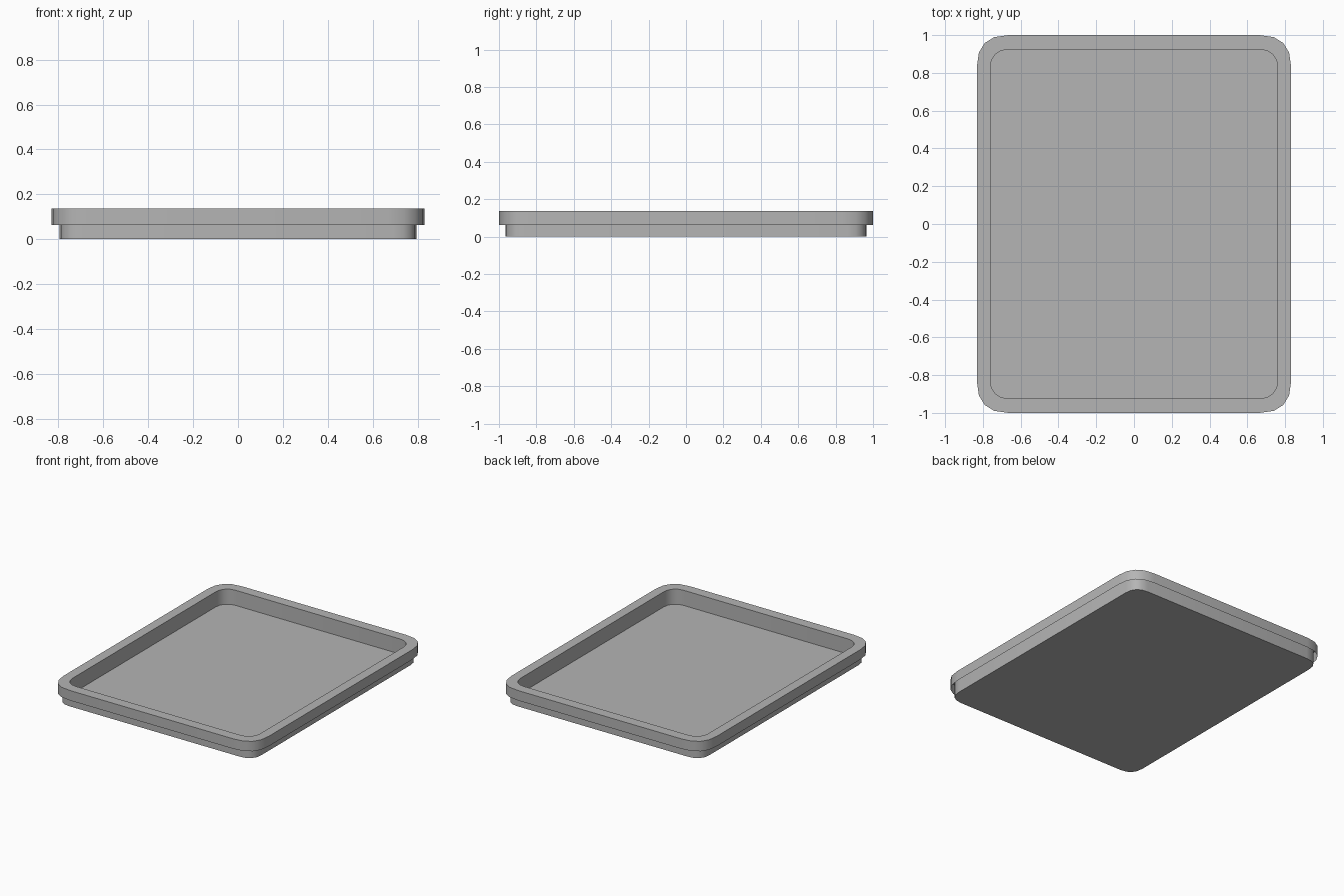
import bpy, bmesh, math

if "Cube" in bpy.data.objects:
    bpy.data.objects.remove(bpy.data.objects["Cube"])

SEG = 4   # segments per rounded corner


def rounded_loop(bm, hx, hy, r, bulge, z):
    """Rounded rectangle; bulge 2 is a round corner, more is squarer."""
    verts = []
    for q, (sx, sy) in enumerate([(1, 1), (-1, 1), (-1, -1), (1, -1)]):
        for i in range(SEG + 1):
            a = math.pi / 2 * (i if q % 2 == 0 else SEG - i) / SEG
            u = max(math.cos(a), 0) ** (2 / bulge)
            v = max(math.sin(a), 0) ** (2 / bulge)
            verts.append(bm.verts.new((sx * (hx - r + r * u),
                                       sy * (hy - r + r * v), z)))
    return verts


grey = bpy.data.materials.new("dark_grey")
grey.diffuse_color = (0.46, 0.46, 0.46, 1)
grey.use_nodes = True
grey.node_tree.nodes["Principled BSDF"].inputs["Base Color"].default_value = grey.diffuse_color

# Sections: (half width, half depth, corner radius, bulge, height)
foot = (0.795, 0.966, 0.105, 2.4)
lip = (0.832, 1.0, 0.167, 2.4)
inner = (0.761, 0.924, 0.093, 2.1)
sections = [
    lip + (0.063,),    # free lower edge of the hanging lip
    lip + (0.136,),    # outer rim
    inner + (0.136,),  # inner rim
    inner + (0.025,),  # floor
]

# Tray: hanging lip, rim, inner wall and floor, plus body wall and underside
bm = bmesh.new()


def skin(sections):
    loops = [rounded_loop(bm, *s) for s in sections]
    for a, b in zip(loops, loops[1:]):
        n = len(a)
        for i in range(n):
            j = (i + 1) % n
            bm.faces.new((a[i], a[j], b[j], b[i]))
    return loops


upper = skin(sections)
bm.faces.new(upper[-1])
body = skin([foot + (0.0,), foot + (0.135,)])
bm.faces.new(body[0][::-1])

mesh = bpy.data.meshes.new("tray")
bm.to_mesh(mesh)
bm.free()
mesh.materials.append(grey)
tray = bpy.data.objects.new("tray", mesh)
bpy.context.collection.objects.link(tray)
bpy.context.view_layer.objects.active = tray
tray.select_set(True)
bpy.ops.object.shade_smooth_by_angle(angle=math.radians(35))
